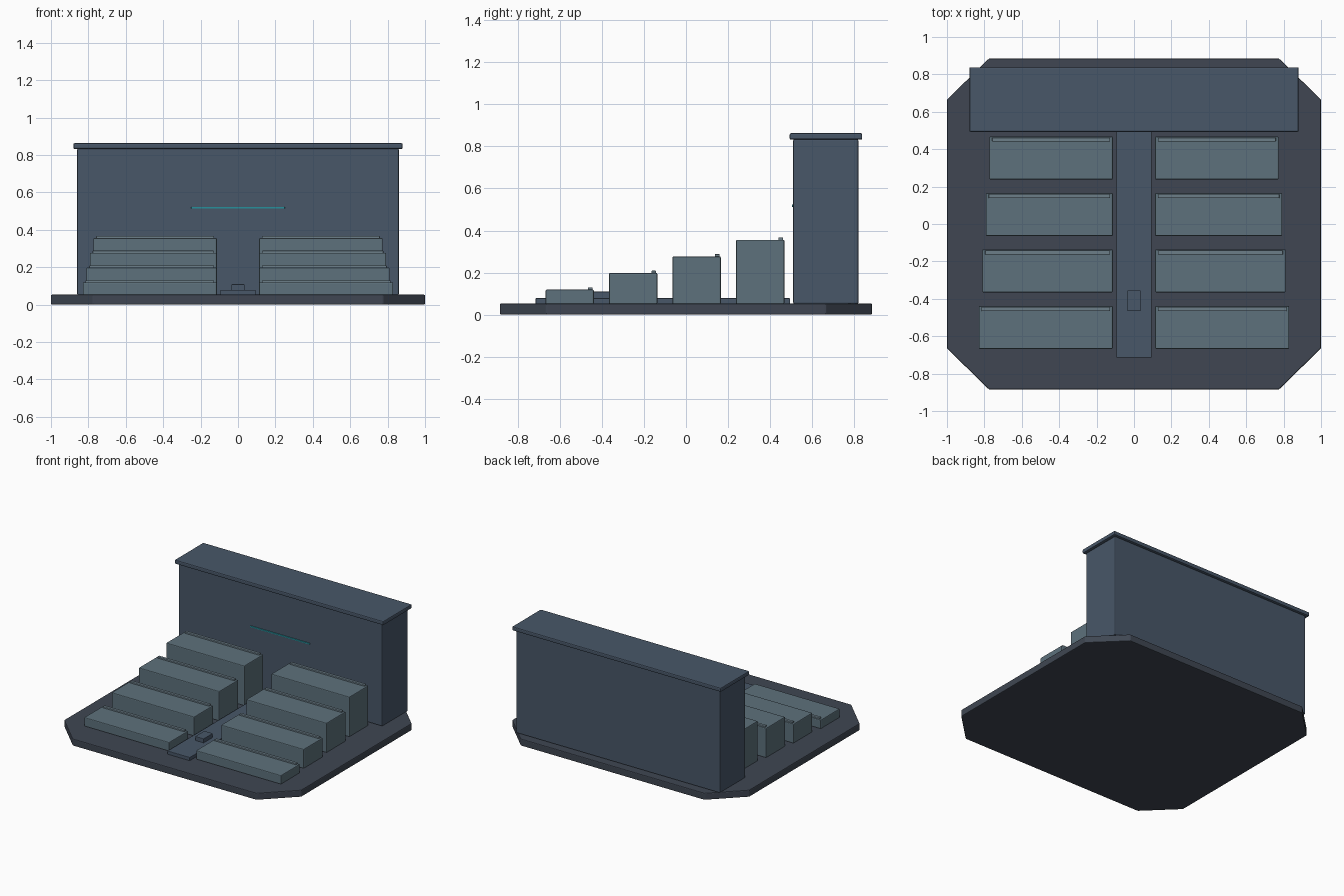
import bpy, bmesh

if "Cube" in bpy.data.objects:
    bpy.data.objects.remove(bpy.data.objects["Cube"])


def material(name, rgb):
    m = bpy.data.materials.new(name)
    m.diffuse_color = (*rgb, 1)
    m.use_nodes = True
    m.node_tree.nodes["Principled BSDF"].inputs["Base Color"].default_value = m.diffuse_color
    return m


BASE = material("dark_slate", (0.05, 0.062, 0.085))
WALL = material("blue_slate", (0.065, 0.095, 0.14))
STEP = material("pale_slate", (0.11, 0.165, 0.20))
RAIL = material("light_slate", (0.15, 0.21, 0.25))
GLOW = material("teal", (0.02, 0.28, 0.33))


def prism(name, outline, z0, z1, mat, bevel=0.0):
    """Extrude a flat outline from z0 to z1 with lightly bevelled edges."""
    bm = bmesh.new()
    face = bm.faces.new([bm.verts.new((x, y, z0)) for x, y in outline])
    ext = bmesh.ops.extrude_face_region(bm, geom=[face])
    top = [v for v in ext["geom"] if isinstance(v, bmesh.types.BMVert)]
    bmesh.ops.translate(bm, verts=top, vec=(0, 0, z1 - z0))
    bmesh.ops.recalc_face_normals(bm, faces=bm.faces)
    me = bpy.data.meshes.new(name)
    bm.to_mesh(me)
    bm.free()
    me.materials.append(mat)
    ob = bpy.data.objects.new(name, me)
    bpy.context.collection.objects.link(ob)
    if bevel:
        mod = ob.modifiers.new("edge_bevel", "BEVEL")
        mod.width, mod.segments = bevel, 2
    return ob


def box(name, x0, x1, y0, y1, z0, z1, mat, bevel=0.005):
    return prism(name, [(x0, y0), (x1, y0), (x1, y1), (x0, y1)], z0, z1, mat, bevel)


# Chamfered floor slab
half = [(0.775, -0.885), (1, -0.665), (1, 0.665), (0.775, 0.885)]
prism("floor_slab", half + [(-x, -y) for x, y in half], 0, 0.053, BASE, 0.006)

# Rear wall, cap and light strip
box("rear_wall", -0.86, 0.86, 0.51, 0.82, 0.05, 0.835, WALL, 0.008)
box("wall_cap", -0.88, 0.88, 0.493, 0.838, 0.832, 0.863, WALL, 0.007)
box("light_strip", -0.25, 0.25, 0.503, 0.515, 0.513, 0.523, GLOW, 0.002)

# Centre aisle and small lectern block
box("centre_aisle", -0.094, 0.094, -0.715, 0.495, 0.05, 0.078, WALL, 0.003)
box("lectern_block", -0.036, 0.036, -0.465, -0.355, 0.075, 0.109, WALL, 0.003)

# Rising seating tiers on both sides, each with a rail at its back edge
for i in range(4):
    y = -0.553 + 0.302 * i
    top = 0.119 + 0.079 * i
    outer = 0.83 - 0.019 * i
    for side, s in (("left", -1), ("right", 1)):
        x0, x1 = sorted((s * 0.113, s * outer))
        box(f"tier_{side}_{i + 1}", x0, x1, y - 0.115, y + 0.115, 0.05, top, STEP, 0.006)
        box(f"tier_rail_{side}_{i + 1}", x0 + 0.015, x1 - 0.015,
            y + 0.087, y + 0.109, top - 0.004, top + 0.011, RAIL, 0.003)
